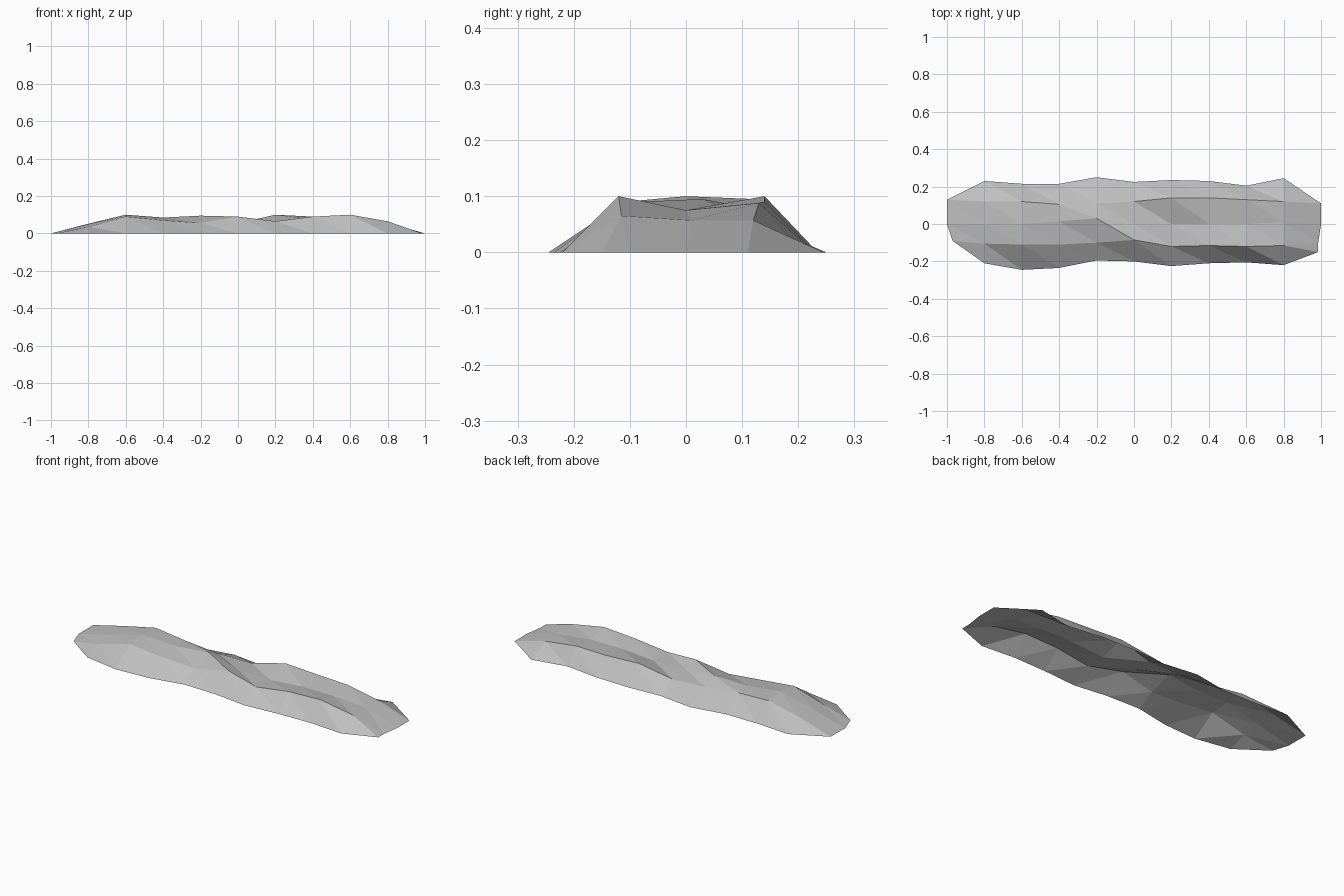
import bpy
import bmesh

# Remove the default cube
default = bpy.data.objects.get("Cube")
if default:
    bpy.data.objects.remove(default, do_unlink=True)

# Plain grey stone
stone = bpy.data.materials.new("grey_stone")
stone.use_nodes = True
grey = (0.52, 0.52, 0.52, 1.0)
stone.diffuse_color = grey
shader = next(n for n in stone.node_tree.nodes if n.type == 'BSDF_PRINCIPLED')
shader.inputs["Base Color"].default_value = grey
shader.inputs["Roughness"].default_value = 0.9

# Long rows of the mound, front to back: depth (y) and height (z) in hundredths
COLUMNS = 11
flat = [0] * COLUMNS
rows = [
    # front foot
    ([-9, -21, -24.5, -23.5, -19.5, -20, -22.5, -21, -20.5, -22, -15], flat),
    # front ridge
    ([-9, -10.5, -11, -11, -10, -8.5, -12, -11.5, -12, -11.5, -10],
     [0, 3.5, 9, 7, 5.5, 9, 6.5, 9, 10, 6.5, 0]),
    # middle
    ([0, 0, 0, 1.5, 3, 0, 0, 0, 0, 1, 0],
     [0, 5, 10, 8.5, 9.5, 6.5, 6, 7.5, 7.5, 5.7, 0]),
    # back ridge
    ([13, 12, 12, 10.5, 11, 12, 14, 14, 13, 12, 11],
     [0, 5.2, 9.5, 8, 6, 5.5, 10, 9, 8.8, 5.7, 0]),
    # back foot
    ([13, 23, 21.5, 21.5, 25, 22.5, 23.5, 23, 20.5, 24.5, 11], flat),
]


def column_x(column, row):
    """Even spacing, with the front corners pulled in a little."""
    x = column * 2 / (COLUMNS - 1) - 1
    if row < 2 and column == 0:
        return x + 0.03
    if row < 2 and column == COLUMNS - 1:
        return x - 0.015
    return x


# Open-bottomed faceted shell, every cell split along the same diagonal
bm = bmesh.new()
grid = [[bm.verts.new((column_x(c, r), y / 100, z / 100))
         for c, (y, z) in enumerate(zip(depths, heights))]
        for r, (depths, heights) in enumerate(rows)]

for front, back in zip(grid, grid[1:]):
    for c in range(COLUMNS - 1):
        a, b = front[c], front[c + 1]
        d, e = back[c], back[c + 1]
        bm.faces.new((a, b, d))
        bm.faces.new((b, e, d))

# Merge the coincident end corners into cut corners
bmesh.ops.remove_doubles(bm, verts=bm.verts[:], dist=0.001)
bm.normal_update()

mesh = bpy.data.meshes.new("rock_mound")
bm.to_mesh(mesh)
bm.free()
mesh.materials.append(stone)
rock_mound = bpy.data.objects.new("rock_mound", mesh)
bpy.context.collection.objects.link(rock_mound)
